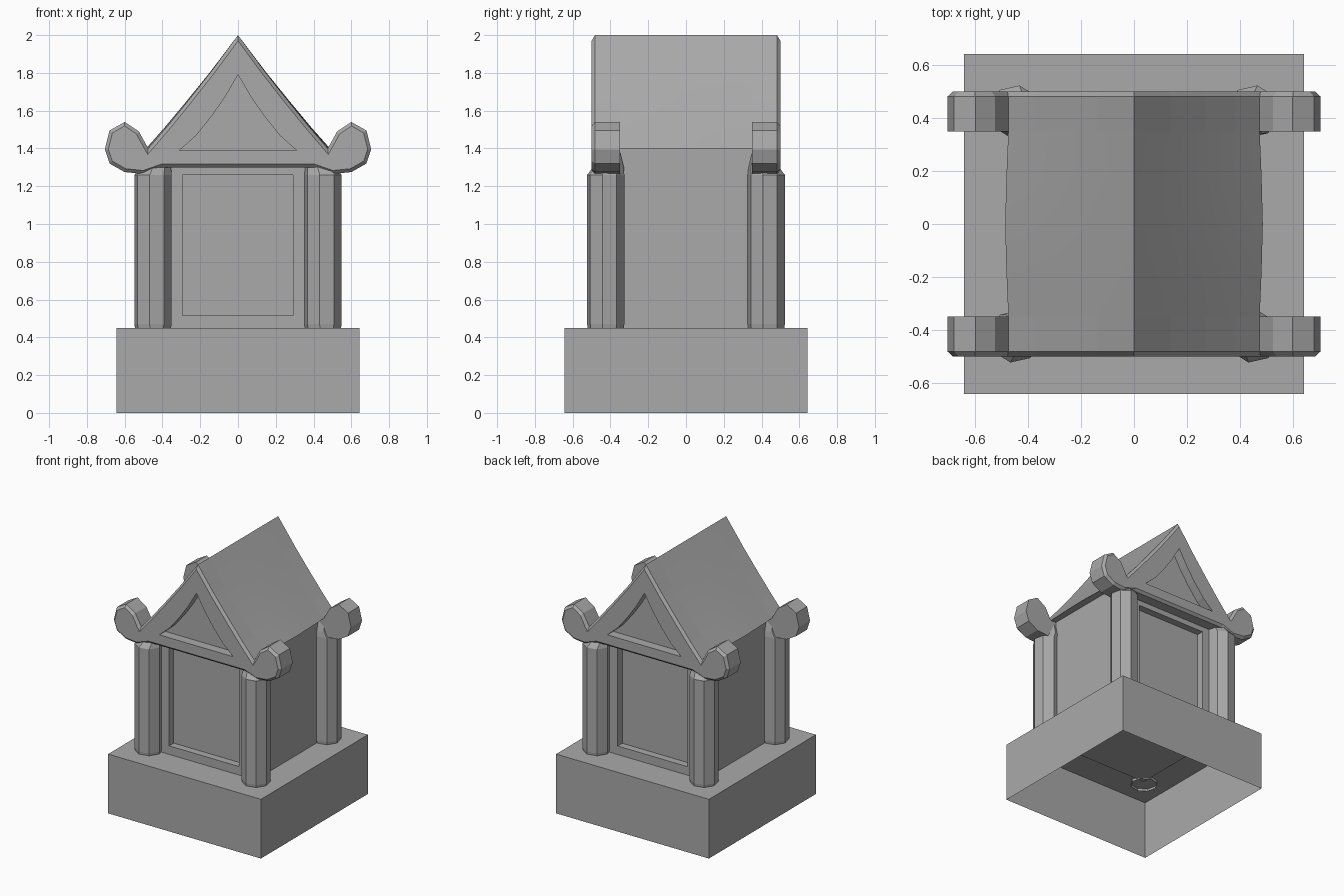
import bpy, bmesh, math

cube = bpy.data.objects.get("Cube")
if cube:
    bpy.data.objects.remove(cube, do_unlink=True)

stone = bpy.data.materials.new("grey_stone")
stone.use_nodes = True
colour = (0.4, 0.4, 0.4, 1)
stone.diffuse_color = colour
stone.node_tree.nodes["Principled BSDF"].inputs["Base Color"].default_value = colour


def finish(name, bm):
    bmesh.ops.recalc_face_normals(bm, faces=bm.faces)
    mesh = bpy.data.meshes.new(name)
    bm.to_mesh(mesh)
    bm.free()
    mesh.materials.append(stone)
    obj = bpy.data.objects.new(name, mesh)
    bpy.context.collection.objects.link(obj)
    return obj


def loft(sections, first_cap=True, last_cap=True):
    """Join matching rings of points with quads and cap the ends."""
    bm = bmesh.new()
    rings = [[bm.verts.new(p) for p in ring] for ring in sections]
    for a, b in zip(rings, rings[1:]):
        for i in range(len(a)):
            j = (i + 1) % len(a)
            bm.faces.new((a[i], a[j], b[j], b[i]))
    if first_cap:
        bm.faces.new(rings[0])
    if last_cap:
        bm.faces.new(rings[-1])
    return bm


def rect(x, y, z):
    return [(-x, -y, z), (x, -y, z), (x, y, z), (-x, y, z)]


def upright(profile, y, widen=1):
    return [(x * widen, y, z) for x, z in profile]


def mirrored(half):
    """Complete a half profile that starts and ends on the centre line."""
    return half + [(-x, z) for x, z in reversed(half[1:-1])]


def carve(obj, bm):
    """Cut a recess and discard the cutter."""
    cutter = finish("recess_cutter", bm)
    cutter.hide_render = True
    mod = obj.modifiers.new("recess", "BOOLEAN")
    mod.operation = "DIFFERENCE"
    mod.solver = "EXACT"
    mod.object = cutter
    bpy.context.view_layer.update()
    graph = bpy.context.evaluated_depsgraph_get()
    mesh = bpy.data.meshes.new_from_object(obj.evaluated_get(graph))
    obj.modifiers.clear()
    obj.data = mesh
    bpy.data.objects.remove(cutter, do_unlink=True)


# Plinth, open underneath
finish("plinth", loft([rect(0.642, 0.642, 0), rect(0.642, 0.642, 0.45)], first_cap=False))

# Walls with a framed recess at the front and back
walls = finish("walls", loft([rect(0.43, 0.405, 0.44), rect(0.43, 0.405, 1.41)]))
opening = [(-0.295, 0.515), (0.29, 0.515), (0.29, 1.26), (-0.295, 1.26)]
for side in (-1, 1):
    carve(walls, loft([upright(opening, side * 0.35), upright(opening, side * 0.6)]))

# Eight-sided corner columns, leaning inwards at the top
for sx, x_name in ((-1, "right"), (1, "left")):
    for sy, y_name in ((-1, "front"), (1, "back")):
        rings = []
        for z, r, lean in ((0.43, 0.094, 0), (0.47, 0.1, 0), (1.26, 0.1, 0),
                           (1.3, 0.083, 0.014), (1.39, 0.06, 0.014)):
            rings.append([(sx * (0.45 - lean) + r * math.cos(math.radians(a * 45 - 10)),
                           sy * (0.425 - lean) + r * math.sin(math.radians(a * 45 - 10)), z)
                          for a in range(8)])
        finish(f"{y_name}_{x_name}_column", loft(rings, first_cap=False))

# Roof with sagging slopes, slightly wider in the middle
pitch = [(0, 2), (0.14, 1.81), (0.27, 1.645), (0.38, 1.51), (0.475, 1.4)]
slope = mirrored(pitch + [(0, 1.4)])
roof = finish("roof", loft([upright(slope, y, w) for y, w in
                            ((-0.35, 1), (-0.18, 1.015), (0, 1.025),
                             (0.18, 1.015), (0.35, 1))]))
bpy.ops.object.select_all(action="DESELECT")
roof.select_set(True)
bpy.context.view_layer.objects.active = roof
bpy.ops.object.shade_smooth_by_angle(angle=math.radians(25))

# Gables with curled corner ends and a curved triangular recess
gable = mirrored(pitch + [(0.525, 1.49), (0.6, 1.54), (0.68, 1.495), (0.705, 1.395),
                          (0.68, 1.32), (0.6, 1.275), (0.5, 1.265), (0.4, 1.3), (0, 1.3)])
triangle = mirrored([(0, 1.79), (0.07, 1.67), (0.14, 1.57), (0.22, 1.47),
                     (0.31, 1.39), (0, 1.39)])
for side, label in ((-1, "front"), (1, "back")):
    bm = loft([upright(gable, side * 0.482), upright(gable, side * 0.35)])
    bmesh.ops.recalc_face_normals(bm, faces=bm.faces)
    face = [f for f in bm.faces if all(abs(v.co.y) > 0.48 for v in f.verts)]
    bmesh.ops.inset_region(bm, faces=face, thickness=0.018, depth=0.018,
                           use_boundary=True, use_even_offset=True)
    end = finish(f"{label}_gable", bm)
    carve(end, loft([upright(triangle, side * 0.43), upright(triangle, side * 0.6)]))
